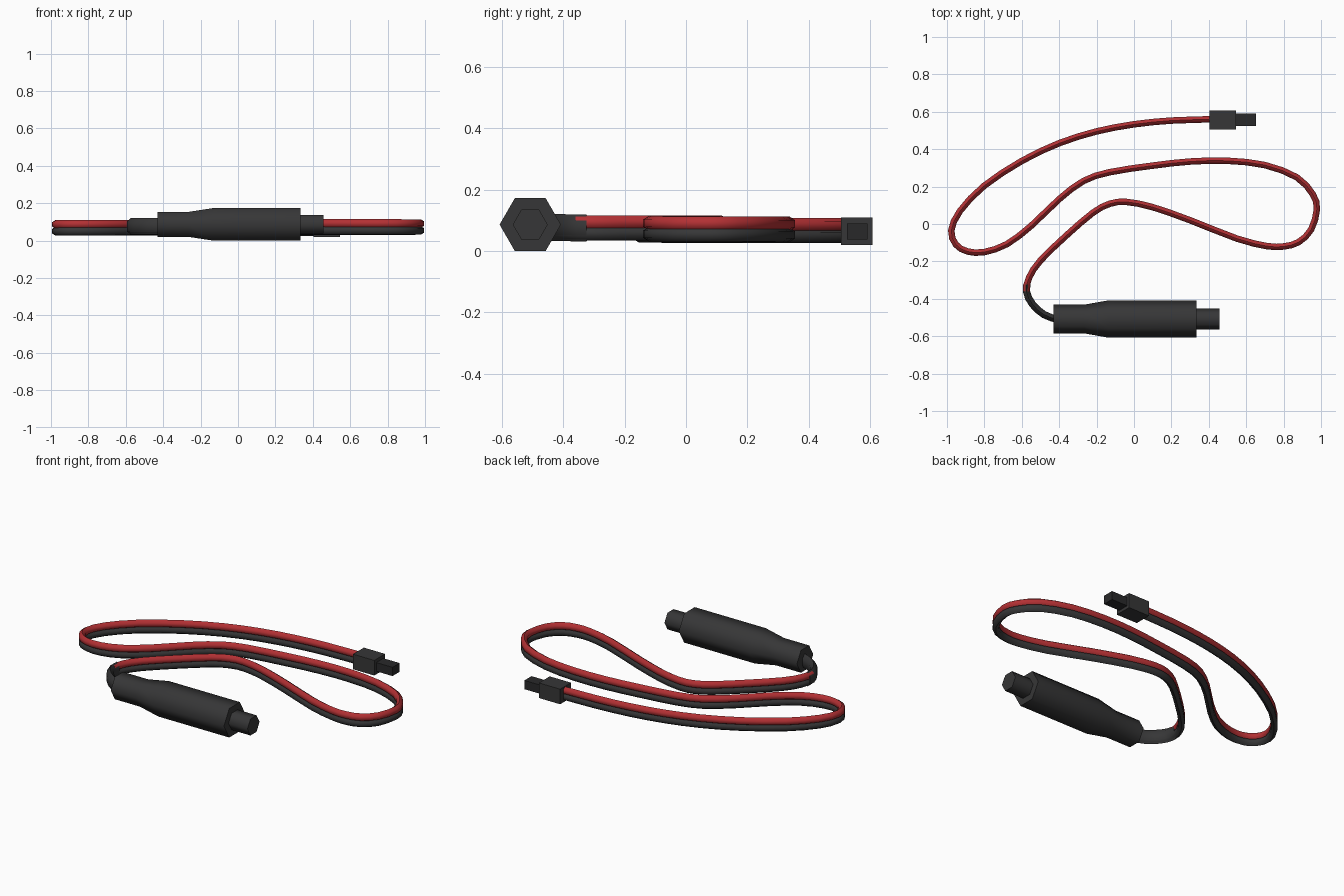
import bpy, bmesh, math
from mathutils import Vector

if "Cube" in bpy.data.objects:
    bpy.data.objects.remove(bpy.data.objects["Cube"])


def material(name, rgb):
    m = bpy.data.materials.new(name)
    m.diffuse_color = (*rgb, 1)
    m.use_nodes = True
    m.node_tree.nodes["Principled BSDF"].inputs["Base Color"].default_value = m.diffuse_color
    return m


BLACK = material("charcoal plastic", (0.037, 0.037, 0.038))
DARK = material("dark contact", (0.022, 0.022, 0.023))
RED = material("red insulation", (0.45, 0.03, 0.034))


def finish(name, bm, mat, smooth_angle=None):
    bmesh.ops.recalc_face_normals(bm, faces=bm.faces)
    me = bpy.data.meshes.new(name)
    bm.to_mesh(me)
    bm.free()
    me.materials.append(mat)
    if smooth_angle:
        me.shade_smooth()
        me.set_sharp_from_angle(angle=math.radians(smooth_angle))
    ob = bpy.data.objects.new(name, me)
    bpy.context.collection.objects.link(ob)
    return ob


def loft(name, rings, mat, smooth_angle=None):
    """Skin a list of closed rings and cap both ends."""
    bm = bmesh.new()
    vs = [[bm.verts.new(p) for p in r] for r in rings]
    n = len(vs[0])
    for a, b in zip(vs, vs[1:]):
        for i in range(n):
            bm.faces.new((a[i], a[(i + 1) % n], b[(i + 1) % n], b[i]))
    bm.faces.new(vs[0])
    bm.faces.new(vs[-1])
    return finish(name, bm, mat, smooth_angle)


def tube(name, path, rw, rz, mat):
    """Six-sided tube with a ridge on top, swept along a nearly level path."""
    rings = []
    for i, p in enumerate(path):
        t = path[min(i + 1, len(path) - 1)] - path[max(i - 1, 0)]
        side = Vector((-t.y, t.x, 0)).normalized()
        rings.append([p + side * rw * math.sin(k * math.pi / 3)
                      + Vector((0, 0, rz * math.cos(k * math.pi / 3))) for k in range(6)])
    return loft(name, rings, mat, 65)


def hex_prism(name, profile, y, z, mat):
    """Six-sided lathe along x from (x, radius) pairs."""
    rings = [[(x, y + r * math.cos(k * math.pi / 3), z + r * math.sin(k * math.pi / 3))
              for k in range(6)] for x, r in profile]
    return loft(name, rings, mat, 65)


def box(name, x0, x1, y0, y1, z0, z1, mat):
    return loft(name, [[(x, y0, z0), (x, y1, z0), (x, y1, z1), (x, y0, z1)]
                       for x in (x0, x1)], mat)


# Cable route, from the small connector to the plug
route = [(0.42, 0.56), (0.2, 0.553), (0, 0.533), (-0.2, 0.495), (-0.4, 0.432),
         (-0.6, 0.337), (-0.8, 0.205), (-0.93, 0.07), (-0.977, -0.035),
         (-0.952, -0.11), (-0.89, -0.147), (-0.8, -0.15), (-0.68, -0.108),
         (-0.55, -0.01), (-0.4, 0.133), (-0.27, 0.23), (-0.13, 0.277), (0.1, 0.312),
         (0.3, 0.334), (0.5, 0.338), (0.7, 0.315), (0.87, 0.25), (0.955, 0.16),
         (0.978, 0.08), (0.947, -0.03), (0.88, -0.097), (0.8, -0.12), (0.71, -0.118),
         (0.55, -0.078), (0.3, 0.02), (0.1, 0.09), (-0.04, 0.118), (-0.13, 0.108),
         (-0.22, 0.06), (-0.36, -0.06), (-0.5, -0.195), (-0.56, -0.285),
         (-0.575, -0.36), (-0.542, -0.43), (-0.48, -0.485), (-0.41, -0.51)]
pts = [Vector((x, y, 0.066 + 0.011 * i / (len(route) - 1))) for i, (x, y) in enumerate(route)]

# Add one smooth midpoint per segment
path = []
for i in range(len(pts) - 1):
    a, b = pts[max(i - 1, 0)], pts[min(i + 2, len(pts) - 1)]
    path += [pts[i], (pts[i] + pts[i + 1]) * 0.5625 - (a + b) * 0.0625]
path.append(pts[-1])

# Red wire over black wire, and the black sleeve near the plug
up = Vector((0, 0, 0.018))
tube("red_wire", [p + up for p in path[:-6]], 0.02, 0.023, RED)
tube("black_wire", [p - up for p in path], 0.02, 0.023, BLACK)
tube("cable_sleeve", path[-8:], 0.0225, 0.044, BLACK)

# Large plug with its nose
PZ = 0.0866
hex_prism("plug_body", [(-0.43, 0.077), (-0.265, 0.077), (-0.135, 0.1), (0.333, 0.1)],
          -0.508, PZ, BLACK)
hex_prism("plug_nose", [(0.32, 0.057), (0.458, 0.057)], -0.508, PZ, BLACK)

# Small connector with its tongue
box("connector_block", 0.405, 0.545, 0.506, 0.608, 0.02, 0.11, BLACK)
box("connector_tongue", 0.54, 0.652, 0.525, 0.592, 0.038, 0.09, DARK)
